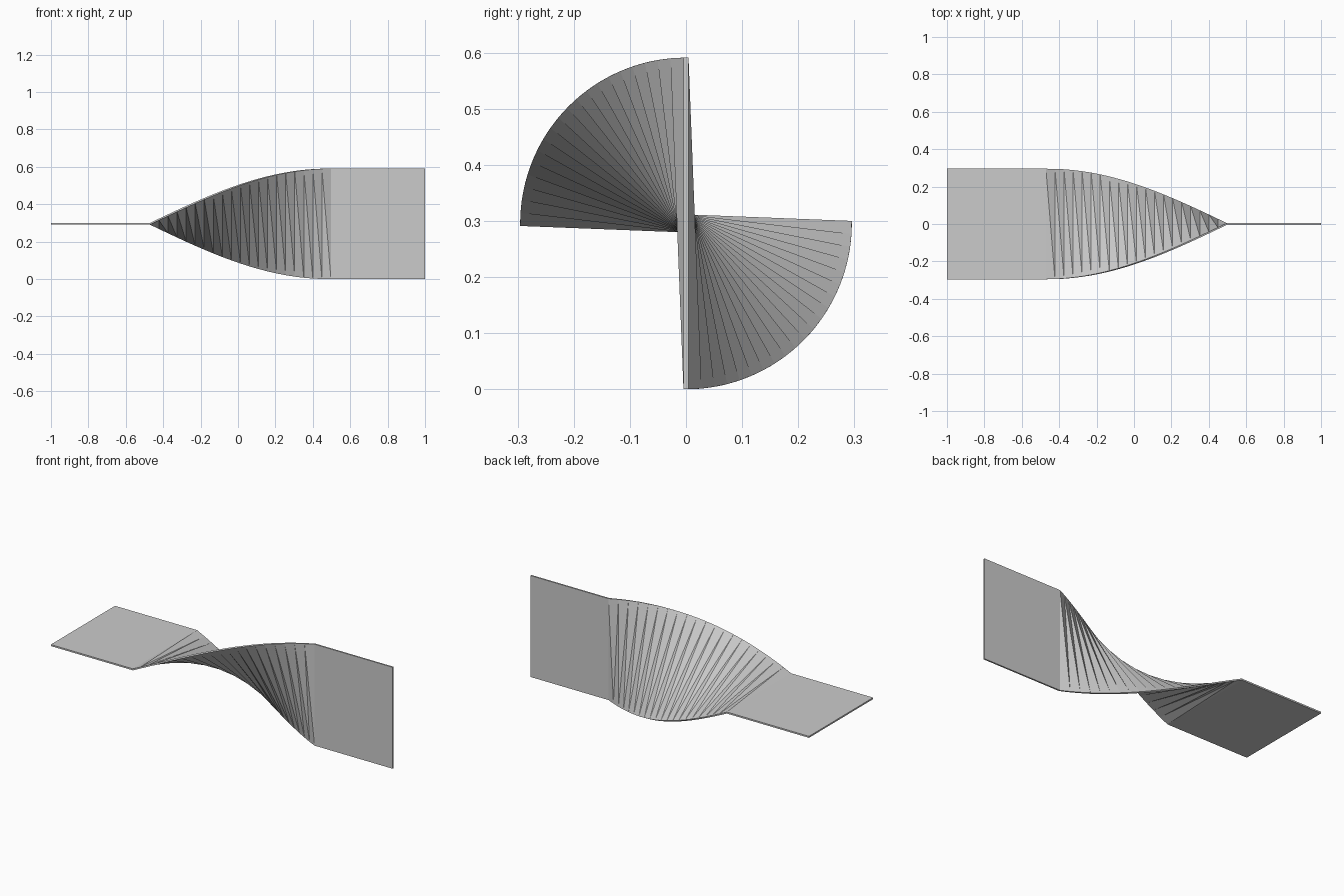
import bpy, bmesh
from math import sin, cos, pi

if "Cube" in bpy.data.objects:
    bpy.data.objects.remove(bpy.data.objects["Cube"])

HALF_W, HALF_T = 0.2955, 0.0045     # half width and half thickness of the strip
TWIST_START, TWIST_END, STEPS = -0.471, 0.497, 20

# Stations along the strip: flat lead-in, quarter twist, upright lead-out
stations = [(-1.0, 0.0)]
for i in range(STEPS + 1):
    t = i / STEPS
    stations.append((TWIST_START + (TWIST_END - TWIST_START) * t, t * pi / 2))
stations.append((1.0, pi / 2))

bm = bmesh.new()


def section(x, a):
    """Rectangular cross-section rolled by angle a about the x axis."""
    ring = []
    for u, v in ((-1, -1), (1, -1), (1, 1), (-1, 1)):
        y, z = u * HALF_W, v * HALF_T
        ring.append(bm.verts.new((x, y * cos(a) + z * sin(a),
                                  HALF_W - y * sin(a) + z * cos(a))))
    return ring


rings = [section(x, a) for x, a in stations]

# Skin between sections; the twisted broad faces are split along the outer diagonal
for k, (p, q) in enumerate(zip(rings, rings[1:])):
    twisted = 0 < k <= STEPS
    for i in range(4):
        j = (i + 1) % 4
        if twisted and i in (0, 2):
            bm.faces.new((p[i], q[i], q[j]))
            bm.faces.new((p[i], q[j], p[j]))
        else:
            bm.faces.new((p[i], q[i], q[j], p[j]))
bm.faces.new(rings[0])
bm.faces.new(rings[-1][::-1])
bmesh.ops.recalc_face_normals(bm, faces=bm.faces)

mesh = bpy.data.meshes.new("twisted_strip")
bm.to_mesh(mesh)
bm.free()
bpy.context.collection.objects.link(bpy.data.objects.new("twisted_strip", mesh))
